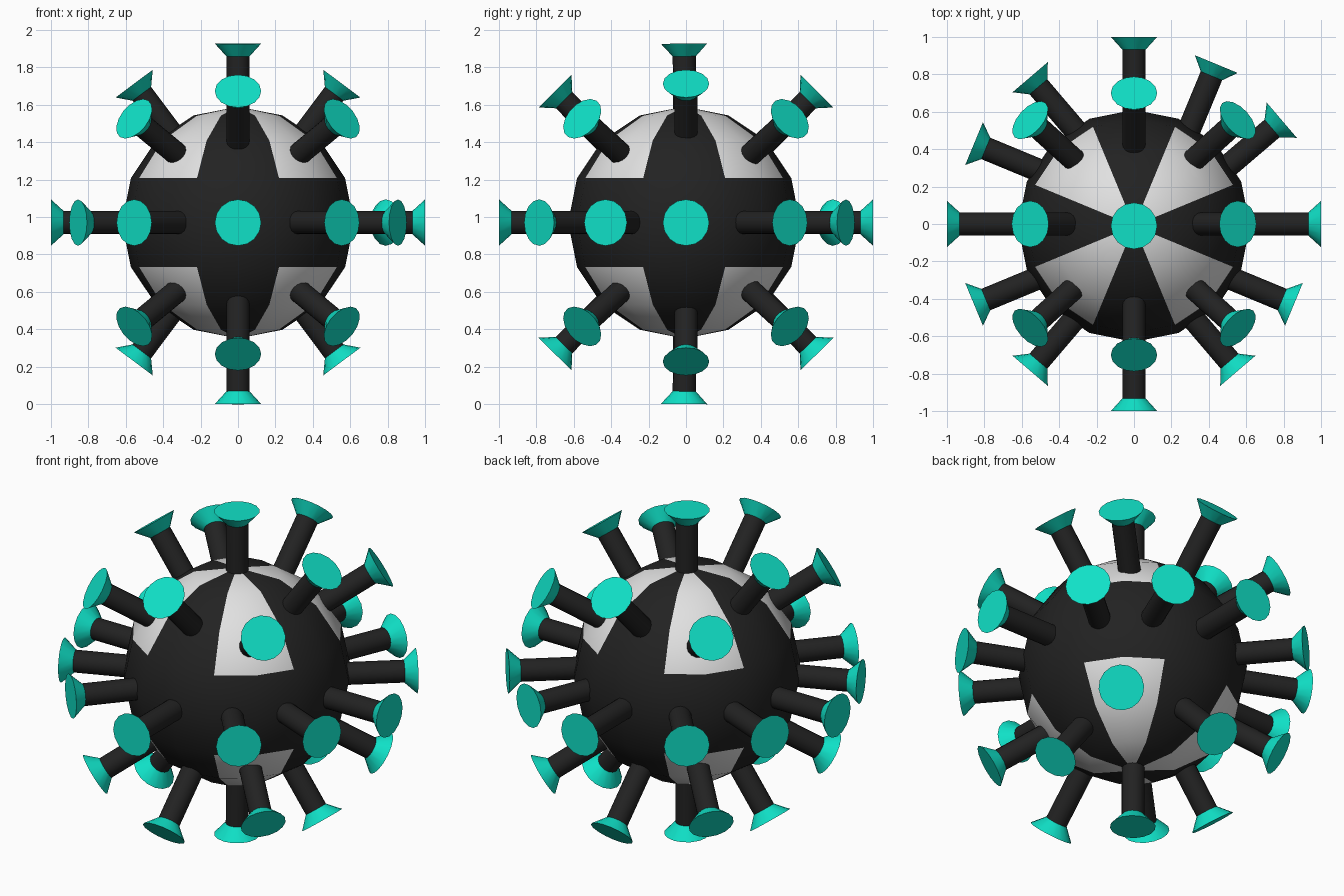
import bpy, bmesh
from math import atan2, asin, degrees, radians, cos, sin
from mathutils import Vector, Matrix

if "Cube" in bpy.data.objects:
    bpy.data.objects.remove(bpy.data.objects["Cube"], do_unlink=True)


def material(name, rgb):
    m = bpy.data.materials.new(name)
    m.use_nodes = True
    m.diffuse_color = (*rgb, 1)
    m.node_tree.nodes["Principled BSDF"].inputs["Base Color"].default_value = (*rgb, 1)
    return m


black = material("black", (0.016, 0.016, 0.016))
white = material("white", (0.75, 0.75, 0.75))
teal = material("teal", (0.005, 0.75, 0.57))

CENTRE = Vector((0, 0, 0.97))


def add_object(name, mesh, matrix):
    ob = bpy.data.objects.new(name, mesh)
    ob.matrix_world = matrix
    bpy.context.collection.objects.link(ob)
    return ob


# Ball: low-poly sphere with white patches on the diagonals
ball = bpy.data.meshes.new("ball")
bm = bmesh.new()
bmesh.ops.create_uvsphere(bm, u_segments=16, v_segments=8, radius=0.62)
for f in bm.faces:
    f.smooth = True
    c = f.calc_center_median()
    latitude = abs(degrees(asin(c.z / c.length)))
    from_axis = degrees(atan2(c.y, c.x)) % 90
    f.material_index = int(latitude > 22.5 and 22.5 < from_axis < 67.5)
bm.to_mesh(ball)
bm.free()
ball.materials.append(black)
ball.materials.append(white)
add_object("ball", ball, Matrix.Translation(CENTRE + Vector((0, -0.01, 0))))


# Stalk and flared cap, both pointing along z with the tip at the origin
def tapered(name, r1, r2, bottom, top, mat):
    mesh = bpy.data.meshes.new(name)
    bm = bmesh.new()
    bmesh.ops.create_cone(bm, cap_ends=True, segments=16, radius1=r1, radius2=r2,
                          depth=top - bottom,
                          matrix=Matrix.Translation((0, 0, (top + bottom) / 2)))
    for f in bm.faces:
        f.smooth = len(f.verts) == 4
    for e in bm.edges:
        e.smooth = all(len(f.verts) == 4 for f in e.link_faces)
    bm.to_mesh(mesh)
    bm.free()
    mesh.materials.append(mat)
    return mesh


stalk = tapered("stalk", 0.062, 0.062, -0.58, -0.06, black)
cap = tapered("cap", 0.062, 0.124, -0.068, 0, teal)


def spike(tip, direction=None):
    tip = Vector(tip)
    turn = Vector(direction or tip).to_track_quat("Z", "Y").to_matrix().to_4x4()
    matrix = Matrix.Translation(CENTRE + tip) @ turn
    add_object("stalk", stalk, matrix)
    add_object("cap", cap, matrix)


def heading(angle):
    return (cos(radians(angle)), sin(radians(angle)), 0)


# Spikes on the main axes
for s in (-1, 1):
    spike((s, 0, 0))
    spike((0, s, 0))
spike((0, -0.01, 0.957))
spike((0, -0.01, -0.97))

# Tilted spikes above and below the equator
for up in (-1, 1):
    for s in (-1, 1):
        spike((0, s * 0.7, up * 0.703))
        spike((s * 0.555, 0, up * 0.743))
        for t in (-1, 1):
            spike((s * 0.555, t * 0.555, up * 0.555),
                  (s * 0.63, t * 0.57, up * 0.52))

# Spikes around the equator, with the back left pair swapped in slope
for sx in (-1, 1):
    for sy in (-1, 1):
        if (sx, sy) == (1, 1):
            spike((0.79, 0.555, 0), heading(40.5))
            spike((0.44, 0.855, 0), heading(67.5))
        else:
            for x, y, angle in ((0.855, 0.43, 22.5), (0.555, 0.785, 49.5)):
                h = heading(angle)
                spike((sx * x, sy * y, 0), (sx * h[0], sy * h[1], 0))
